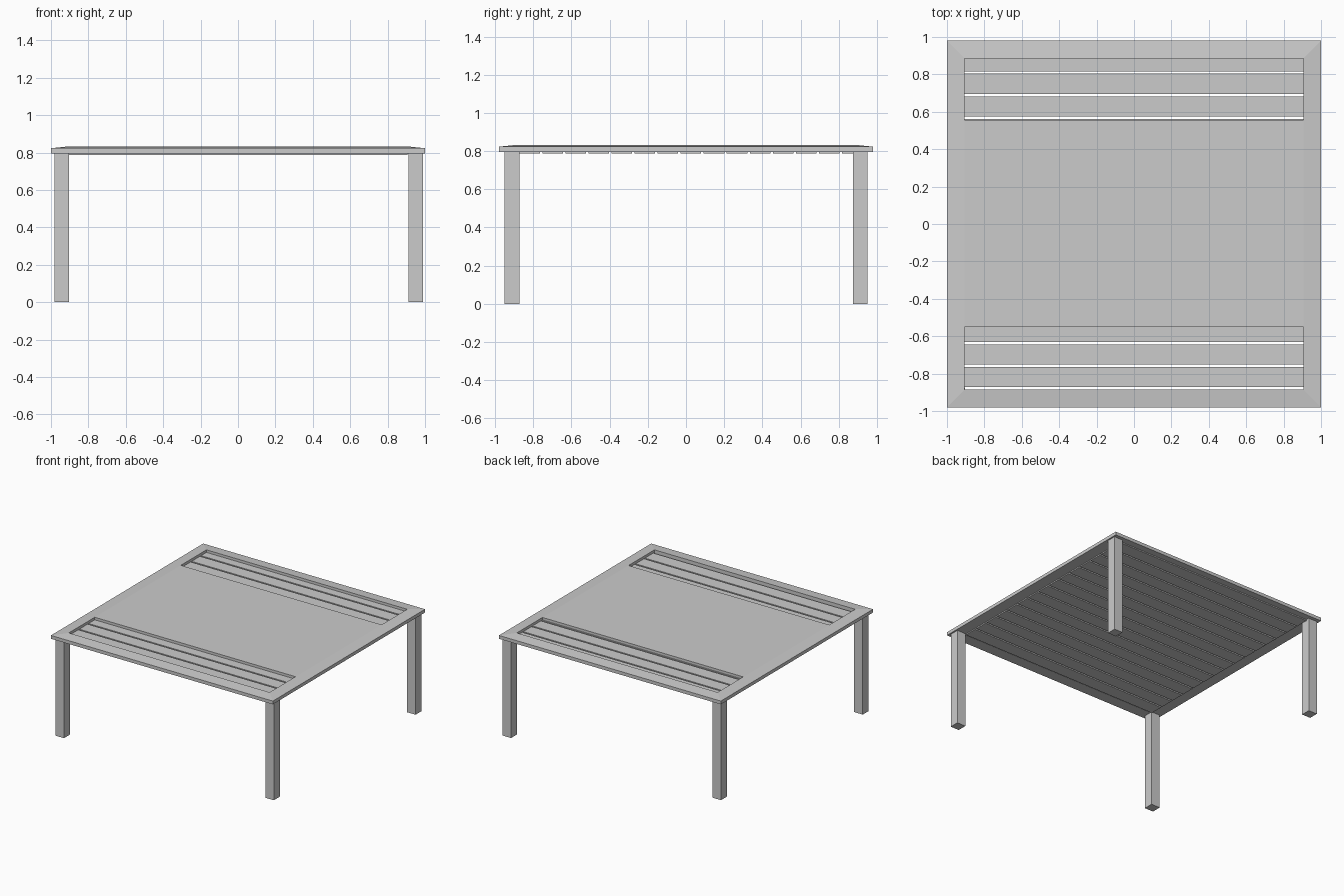
import bpy, bmesh

if "Cube" in bpy.data.objects:
    bpy.data.objects.remove(bpy.data.objects["Cube"])


def make_object(name, bm):
    bmesh.ops.recalc_face_normals(bm, faces=bm.faces)
    mesh = bpy.data.meshes.new(name)
    bm.to_mesh(mesh)
    bm.free()
    obj = bpy.data.objects.new(name, mesh)
    bpy.context.collection.objects.link(obj)
    return obj


def box(name, x0, x1, y0, y1, z0, z1):
    bm = bmesh.new()
    bmesh.ops.create_cube(bm, size=1)
    for v in bm.verts:
        v.co.x = x0 if v.co.x < 0 else x1
        v.co.y = y0 if v.co.y < 0 else y1
        v.co.z = z0 if v.co.z < 0 else z1
    return make_object(name, bm)


# Mitred frame: a sloping profile swept round four corners
OUTER, INNER = (1.0, 0.98), (0.905, 0.886)
profile = [(OUTER, 0.796), (OUTER, 0.823), (INNER, 0.833), (INNER, 0.796)]
bm = bmesh.new()
rings = [[bm.verts.new((sx * half[0], sy * half[1], z))
          for sx, sy in ((-1, -1), (1, -1), (1, 1), (-1, 1))]
         for half, z in profile]
for i in range(4):
    a, b = rings[i], rings[(i + 1) % 4]
    for j in range(4):
        k = (j + 1) % 4
        bm.faces.new((a[j], a[k], b[k], b[j]))
make_object("top_frame", bm)

# Raised centre panel, flush with the inner edge of the frame
box("centre_panel", -0.905, 0.905, -0.552, 0.556, 0.812, 0.833)

# Slats with narrow open gaps
PITCH, GAP = 0.1206, 0.013
for i in range(15):
    y_low = 0.81 + GAP / 2 - i * PITCH
    box(f"slat_{i + 1}", -0.906, 0.906, y_low, y_low + PITCH - GAP, 0.787, 0.812)

# Four square legs
for side, x0, x1 in (("left", -0.982, -0.904), ("right", 0.911, 0.988)):
    for end, y0, y1 in (("front", -0.95, -0.873), ("back", 0.875, 0.952)):
        box(f"{end}_{side}_leg", x0, x1, y0, y1, 0, 0.797)
